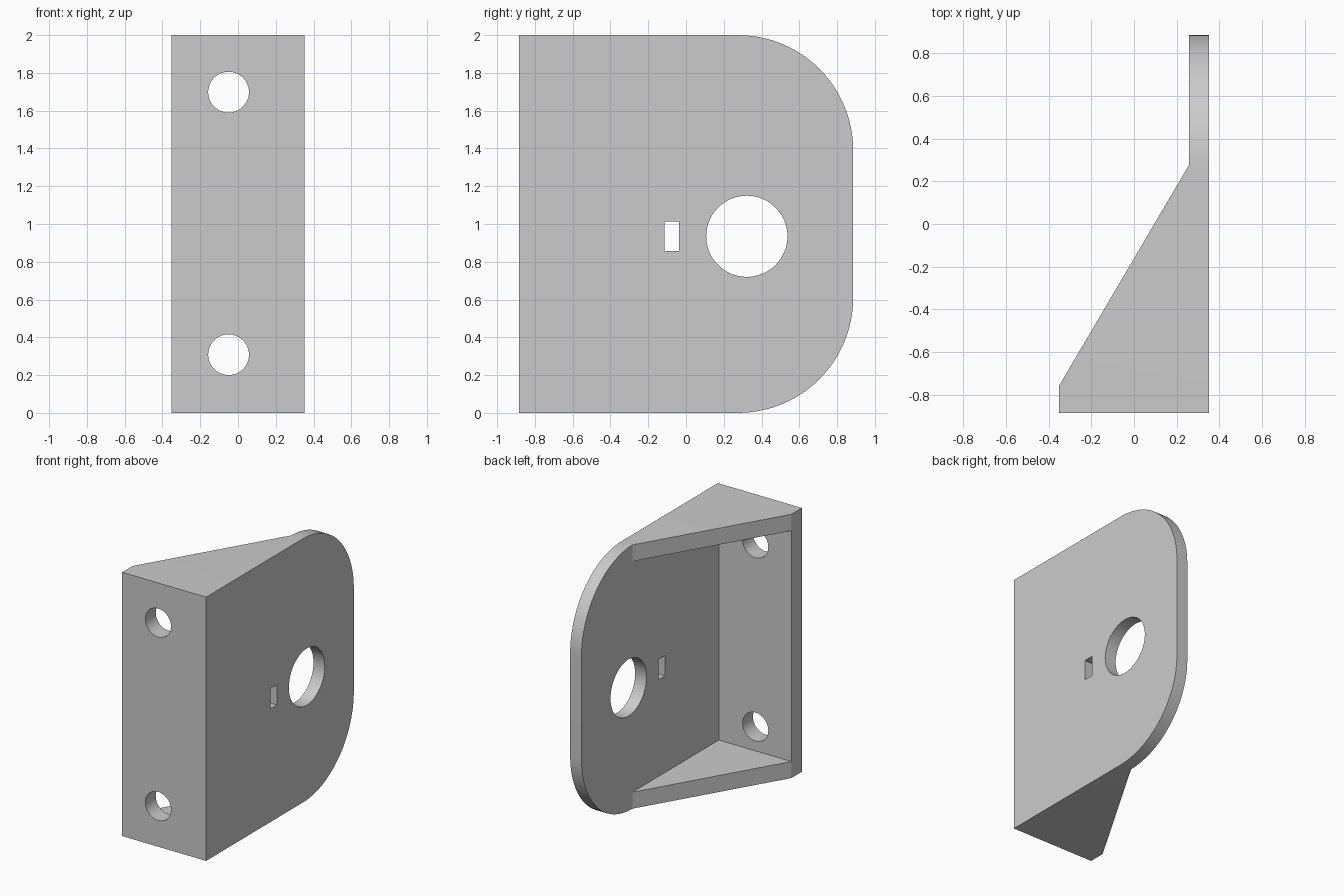
import bpy
import bmesh
from math import cos, sin, pi, radians
from mathutils import Vector

cube = bpy.data.objects.get("Cube")
if cube:
    bpy.data.objects.remove(cube, do_unlink=True)

grey = bpy.data.materials.new("plain grey")
grey.use_nodes = True
colour = (0.6, 0.6, 0.6, 1)
grey.diffuse_color = colour
grey.node_tree.nodes["Principled BSDF"].inputs["Base Color"].default_value = colour

# Overall sizes
HALF_W, HALF_D, HEIGHT = 0.352, 0.885, 2.0
PLATE_X = 0.257      # inner face of the side plate
WALL = 0.125         # front wall and gusset thickness
FRONT_IN = HALF_D * -1 + WALL
SLOPE_END = 0.275
RADIUS = HALF_D - SLOPE_END


def arc(cy, cz, r, start, end, steps):
    return [(cy + r * cos(start + (end - start) * i / steps),
             cz + r * sin(start + (end - start) * i / steps)) for i in range(steps + 1)]


def prism(name, points, axis, low, high):
    """Extrude a 2D outline along an axis; the outline uses the other two axes in order."""
    def place(p, t):
        c = list(p)
        c.insert("xyz".index(axis), t)
        return Vector(c)
    bm = bmesh.new()
    face = bm.faces.new([bm.verts.new(place(p, low)) for p in points])
    new = bmesh.ops.extrude_face_region(bm, geom=[face])["geom"]
    bmesh.ops.translate(bm, verts=[v for v in new if isinstance(v, bmesh.types.BMVert)],
                        vec=place((0, 0), high - low))
    bmesh.ops.recalc_face_normals(bm, faces=bm.faces)
    mesh = bpy.data.meshes.new(name)
    bm.to_mesh(mesh)
    bm.free()
    obj = bpy.data.objects.new(name, mesh)
    bpy.context.collection.objects.link(obj)
    return obj


def carve(target, cutter, operation="DIFFERENCE"):
    cutter.hide_render = True
    mod = target.modifiers.new(cutter.name, "BOOLEAN")
    mod.operation, mod.solver, mod.object = operation, "EXACT", cutter
    bpy.context.view_layer.objects.active = target
    bpy.ops.object.modifier_apply(modifier=mod.name)
    bpy.data.objects.remove(cutter, do_unlink=True)


# Solid block with the rounded side outline
outline = [(-HALF_D, HEIGHT), (-HALF_D, 0)]
outline += arc(SLOPE_END, RADIUS, RADIUS, -pi / 2, 0, 24)
outline += arc(SLOPE_END, HEIGHT - RADIUS, RADIUS, 0, pi / 2, 24)
bracket = prism("mounting_bracket", outline, "x", -HALF_W, HALF_W)
bracket.data.materials.append(grey)

# Sloping cut that leaves the gussets and the thin side plate
carve(bracket, prism("slope_cutter", [
    (-HALF_W, FRONT_IN), (PLATE_X, SLOPE_END), (PLATE_X, 1.2), (-0.8, 1.2),
    (-0.8, FRONT_IN)], "z", -0.2, HEIGHT + 0.2))

# Open pocket between the gussets
carve(bracket, prism("pocket_cutter", [
    (-0.8, FRONT_IN), (PLATE_X, FRONT_IN), (PLATE_X, SLOPE_END), (-0.8, SLOPE_END)],
    "z", WALL, HEIGHT - WALL))

# Screw holes through the front wall
for z in (0.308, 1.698):
    carve(bracket, prism("screw_hole_cutter", arc(-0.05, z, 0.108, 0, 2 * pi, 48)[:-1],
                         "y", -1, FRONT_IN + 0.05))

# Large round hole and small slot through the side plate
carve(bracket, prism("round_hole_cutter", arc(0.322, 0.935, 0.215, 0, 2 * pi, 64)[:-1],
                     "x", 0.2, 0.5))
carve(bracket, prism("slot_cutter", [(-0.115, 0.858), (-0.037, 0.858), (-0.037, 1.012),
                                     (-0.115, 1.012)], "x", 0.2, 0.5))

# Smooth the round edges, keep the corners sharp
bpy.ops.object.select_all(action="DESELECT")
bracket.select_set(True)
bpy.context.view_layer.objects.active = bracket
bpy.ops.object.shade_smooth_by_angle(angle=radians(30))
